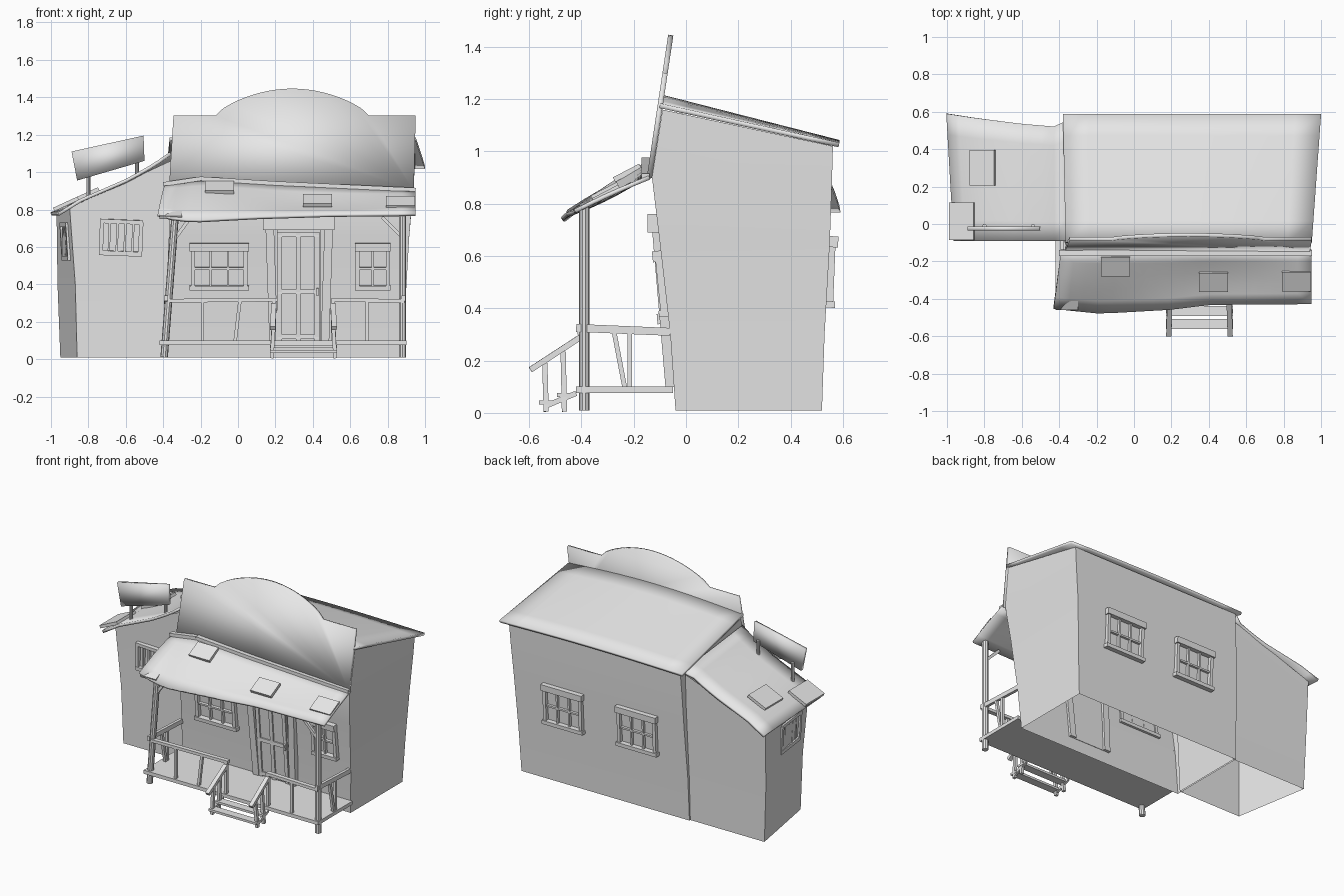
import bpy
import bmesh
import math
from mathutils import Vector, Matrix

cube = bpy.data.objects.get("Cube")
if cube:
    bpy.data.objects.remove(cube)

grey = bpy.data.materials.new("plain grey")
grey.use_nodes = True
grey.diffuse_color = (0.8, 0.8, 0.8, 1)
grey.node_tree.nodes["Principled BSDF"].inputs["Base Color"].default_value = (0.8, 0.8, 0.8, 1)

FRONT, BACK, LEFT, RIGHT, UP = (Vector(v) for v in (
    (0, -1, 0), (0, 1, 0), (-1, 0, 0), (1, 0, 0), (0, 0, 1)))


def finish(bm, name, thickness=0, offset=0):
    """Turn a bmesh into a smooth-by-angle object, optionally thickened."""
    bmesh.ops.recalc_face_normals(bm, faces=bm.faces)
    mesh = bpy.data.meshes.new(name)
    bm.to_mesh(mesh)
    bm.free()
    mesh.materials.append(grey)
    obj = bpy.data.objects.new(name, mesh)
    bpy.context.collection.objects.link(obj)
    bpy.ops.object.select_all(action='DESELECT')
    obj.select_set(True)
    bpy.context.view_layer.objects.active = obj
    bpy.ops.object.shade_smooth_by_angle(angle=math.radians(35))
    if thickness:
        mod = obj.modifiers.new("thickness", 'SOLIDIFY')
        mod.thickness = thickness
        mod.offset = offset
    return obj


def beam(bm, a, b, width, depth, face=FRONT):
    """Box running from a to b, its depth measured along face."""
    a, b = Vector(a), Vector(b)
    along = (b - a).normalized()
    side = along.cross(face).normalized()
    out = side.cross(along)
    frame = Matrix((side, out, along)).transposed().to_4x4()
    size = Matrix.Diagonal((width, depth, (b - a).length, 1))
    bmesh.ops.create_cube(bm, size=1, matrix=Matrix.Translation((a + b) / 2) @ frame @ size)


def beams(name, parts):
    bm = bmesh.new()
    for part in parts:
        beam(bm, *part)
    return finish(bm, name)


def post(name, a, b, radius):
    a, b = Vector(a), Vector(b)
    turn = (b - a).to_track_quat('Z', 'Y').to_matrix().to_4x4()
    bm = bmesh.new()
    bmesh.ops.create_cone(bm, cap_ends=True, segments=10, radius1=radius, radius2=radius,
                          depth=(b - a).length, matrix=Matrix.Translation((a + b) / 2) @ turn)
    return finish(bm, name)


def loft(name, rings):
    """Open shell joining four-cornered rings from bottom to top."""
    bm = bmesh.new()
    rows = [[bm.verts.new(p) for p in ring] for ring in rings]
    for low, high in zip(rows, rows[1:]):
        for i in range(4):
            j = (i + 1) % 4
            bm.faces.new((low[i], low[j], high[j], high[i]))
    return finish(bm, name)


def sheet(name, point, nu, nv, thickness):
    """Curved sheet from a function of u and v, each running 0 to 1."""
    bm = bmesh.new()
    rows = [[bm.verts.new(point(u / nu, v / nv)) for u in range(nu + 1)] for v in range(nv + 1)]
    for low, high in zip(rows, rows[1:]):
        for i in range(nu):
            bm.faces.new((low[i], low[i + 1], high[i + 1], high[i]))
    return finish(bm, name, thickness)


def along(keys, x):
    """Eased interpolation through (position, value) keys."""
    for (x1, y1), (x2, y2) in zip(keys, keys[1:]):
        if x <= x2:
            t = max(0, (x - x1) / (x2 - x1))
            return y1 + (y2 - y1) * t
    return keys[-1][1]


def window(name, centre, across, up, w, h, columns, crossbar=True, ledges=True):
    """Framed window with glazing bars; across and up lie in the wall."""
    c, up = Vector(centre), up.normalized()
    n = across.cross(up)

    def p(s, t):
        return c + across * s * w / 2 + up * t * h / 2
    parts = [(p(s, -1), p(s, 1), 0.022, 0.035, n) for s in (-1, 1)]
    grow = 1.14 if ledges else 1.08
    parts.append((p(-grow, 1), p(grow, 1), 0.042 if ledges else 0.022, 0.055 if ledges else 0.036, n))
    parts.append((p(-grow, -1), p(grow, -1), 0.025, 0.05 if ledges else 0.036, n))
    for i in range(1, columns):
        s = 2 * i / columns - 1
        parts.append((p(s, -1), p(s, 1), 0.012, 0.022, n))
    if crossbar:
        parts.append((p(-1, -0.05), p(1, -0.05), 0.012, 0.02, n))
    beams(name, parts)


# Main building shell, open underneath
def main_ring(zf, zb, yf, yb, xl, xr):
    return [(xl, yf, zf), (xr, yf, zf), (xr, yb, zb), (xl, yb, zb)]


loft("main_walls", [main_ring(*r) for r in (
    (0.01, 0.01, -0.04, 0.52, -0.39, 0.88), (0.3, 0.3, -0.06, 0.53, -0.385, 0.895),
    (0.65, 0.65, -0.1, 0.55, -0.37, 0.915), (0.9, 0.88, -0.13, 0.558, -0.36, 0.935),
    (1.16, 1.02, -0.09, 0.562, -0.35, 0.945))])


def main_roof(u, v):
    bulge = math.sin(math.pi * u)
    x = -0.365 - 0.015 * v + u * (1.315 + 0.065 * v)
    return x, -0.1 + 0.685 * v, 1.175 - 0.15 * v + bulge * (0.025 * (1 - v) + 0.01)


sheet("main_roof", main_roof, 10, 6, 0.018)

# False front with an arched top, leaning back
outline = [(-0.37, 0.9), (-0.345, 1.3)]
for i in range(21):
    t = i / 20
    outline.append((-0.12 + 0.82 * t, 1.3 + 0.145 * max(0, math.sin(math.pi * t)) ** 0.7))
outline += [(0.95, 1.3), (0.94, 0.9)]
bm = bmesh.new()
bm.faces.new([bm.verts.new((x, -0.14 + (z - 0.9) * 0.15, z)) for x, z in outline])
finish(bm, "false_front", 0.02)

# Side annex shell and its sagging roof
loft("annex_walls", [
    [(-0.86, -0.01, 0.01), (-0.38, -0.01, 0.01), (-0.38, 0.51, 0.01), (-0.95, 0.51, 0.01)],
    [(-0.87, -0.02, 0.4), (-0.37, -0.02, 0.4), (-0.37, 0.515, 0.4), (-0.965, 0.515, 0.4)],
    [(-0.9, -0.04, 0.81), (-0.36, -0.04, 1.06), (-0.36, 0.52, 1.0), (-0.97, 0.53, 0.78)]])

ANNEX_Z = [(-1, 0.775), (-0.87, 0.85), (-0.6, 0.96), (-0.45, 1.04), (-0.36, 1.1)]
ANNEX_BACK = [(-1, 0.59), (-0.87, 0.57), (-0.6, 0.535), (-0.42, 0.52), (-0.36, 0.55)]


def annex_roof(u, v):
    x = -1 + 0.64 * u
    y = -0.09 + (along(ANNEX_BACK, x) + 0.09) * v
    z = along(ANNEX_Z, x) - 0.07 * v * u
    return x + 0.04 * (1 - v) * (1 - u), y, z


sheet("annex_roof", annex_roof, 10, 6, 0.018)

# Porch roof with a wavy front edge
PORCH_BACK = [(-0.4, 0.93), (-0.2, 0.96), (0.2, 0.935), (0.95, 0.9)]
PORCH_Y = [(-0.43, -0.45), (-0.18, -0.475), (0.2, -0.455), (0.4, -0.43), (0.95, -0.425)]
PORCH_Z = [(-0.43, 0.77), (-0.32, 0.74), (-0.2, 0.738), (0.1, 0.755), (0.5, 0.768), (0.95, 0.772)]


def porch_roof(u, v):
    x = -0.39 - 0.04 * v + u * (1.34 + 0.04 * v)
    y = -0.14 + (along(PORCH_Y, x) + 0.14) * v
    z = along(PORCH_BACK, x) * (1 - v) + along(PORCH_Z, x) * v
    return x, y, z + 0.015 * math.sin(math.pi * v) * math.cos(5 * u)


sheet("porch_roof", porch_roof, 18, 5, 0.016)
ridge = [Vector((x, -0.155, z + 0.005)) for x, z in PORCH_BACK]
beams("porch_roof_moulding", [(a, b, 0.022, 0.032) for a, b in zip(ridge, ridge[1:])])

# Roof patches
patches = []
for x, y, z in ((-0.1, -0.225, 0.918), (0.425, -0.31, 0.848), (0.87, -0.305, 0.838), (-0.36, -0.405, 0.783)):
    w = 0.12 if x < -0.3 else 0.155
    patches.append(((x, y - 0.05, z - 0.026), (x, y + 0.05, z + 0.026), w, 0.02, UP))
for x, y, z, w in ((-0.81, 0.3, 0.88, 0.19), (-0.92, 0.015, 0.83, 0.2)):
    patches.append(((x - 0.065, y, z - 0.03), (x + 0.065, y, z + 0.03), w, 0.02, UP))
beams("roof_patches", patches)

# Blank board on the annex roof
bm = bmesh.new()
bm.faces.new([bm.verts.new((x, -0.025, z)) for x, z in (
    (-0.86, 0.955), (-0.5, 1.06), (-0.505, 1.195), (-0.89, 1.11))])
finish(bm, "roof_board", 0.022)
for x, low, high in ((-0.8, 0.85, 1.0), (-0.54, 0.96, 1.08)):
    post("board_post", (x, -0.01, low), (x, -0.01, high), 0.011)

# Windows
lean = Vector((0, -0.1, 1))
window("front_window_wide", (-0.1, -0.09, 0.49), RIGHT, lean, 0.28, 0.22, 3)
window("front_window_narrow", (0.72, -0.09, 0.49), RIGHT, lean, 0.165, 0.22, 2)
for x in (0.54, -0.02):
    window("back_window", (x, 0.55, 0.535), LEFT, Vector((0, 0.04, 1)), 0.27, 0.24, 3)
tilt = Vector((1, 0, -0.04)).normalized()
window("annex_front_window", (-0.625, -0.036, 0.65), tilt, Vector((0.04, -0.05, 1)), 0.21, 0.17, 5, False, False)
window("annex_side_window", (-0.915, 0.19, 0.63), Vector((0.13, -1, 0)).normalized(),
       Vector((-0.06, 0, 1)), 0.24, 0.18, 5, False, False)


# Door and frame, following the leaning wall
def wall(x, z, out=0):
    return Vector((x, -0.045 - 0.085 * z - out, z))


beams("door_frame", [
    (wall(0.19, 0.1), wall(0.17, 0.7), 0.045, 0.05), (wall(0.465, 0.1), wall(0.485, 0.7), 0.045, 0.05),
    (wall(0.135, 0.725, 0.015), wall(0.515, 0.725, 0.015), 0.07, 0.05)])
door = [(wall(0.325, 0.1), wall(0.325, 0.69), 0.23, 0.02)]
door += [(wall(x, 0.1, 0.01), wall(x, 0.68, 0.01), 0.025, 0.02) for x in (0.222, 0.322, 0.422)]
door += [(wall(0.21, z, 0.01), wall(0.435, z, 0.01), 0.025, 0.02) for z in (0.12, 0.36, 0.665)]
door.append((wall(0.425, 0.34, 0.02), wall(0.425, 0.38, 0.02), 0.012, 0.03))
beams("door", door)

# Porch deck, posts and braces
beams("porch_deck", [((-0.42, -0.235, 0.088), (0.9, -0.235, 0.088), 0.024, 0.37)])
post("porch_post", (-0.395, -0.39, 0.01), (-0.335, -0.39, 0.78), 0.02)
post("porch_post", (0.88, -0.39, 0.01), (0.88, -0.39, 0.785), 0.02)
beams("porch_braces", [((-0.34, -0.39, 0.64), (-0.26, -0.39, 0.75), 0.018, 0.018),
                       ((0.87, -0.39, 0.66), (0.77, -0.39, 0.76), 0.018, 0.018)])

# Porch railings
rail_y = -0.4
rails = [((-0.37, rail_y, 0.312), (0.21, rail_y, 0.318), 0.02, 0.03),
         ((0.5, rail_y, 0.318), (0.89, rail_y, 0.31), 0.02, 0.03)]
for foot, head in ((-0.19, -0.19), (-0.015, 0.01), (0.69, 0.69)):
    rails.append(((foot, rail_y, 0.1), (head, rail_y, 0.31), 0.018, 0.018))
for x in (-0.385, 0.885):
    rails.append(((x, -0.42, 0.325), (x, -0.06, 0.31), 0.02, 0.03, UP))
    for foot, head in ((-0.235, -0.275), (-0.215, -0.215)):
        rails.append(((x, foot, 0.1), (x, head, 0.31), 0.018, 0.018))
beams("porch_railing", rails)

# Front steps with sloping handrails
steps = [((0.17, y, z), (0.53, y, z), 0.015, 0.055) for y, z in ((-0.535, 0.04), (-0.465, 0.068))]
for x, splay in ((0.18, 0.012), (0.52, -0.012)):
    for y, top in ((-0.535, 0.19), (-0.465, 0.235)):
        steps.append(((x, y, 0.005), (x + splay, y - 0.005, top), 0.02, 0.02))
    steps.append(((x + splay, rail_y, 0.09), (x + splay, rail_y, 0.325), 0.02, 0.02))
    steps.append(((x + splay / 2, -0.595, 0.165), (x + splay, rail_y, 0.292), 0.028, 0.022, UP))
    steps.append(((x, -0.54, 0.025), (x, -0.42, 0.075), 0.014, 0.02, UP))
beams("front_steps", steps)
